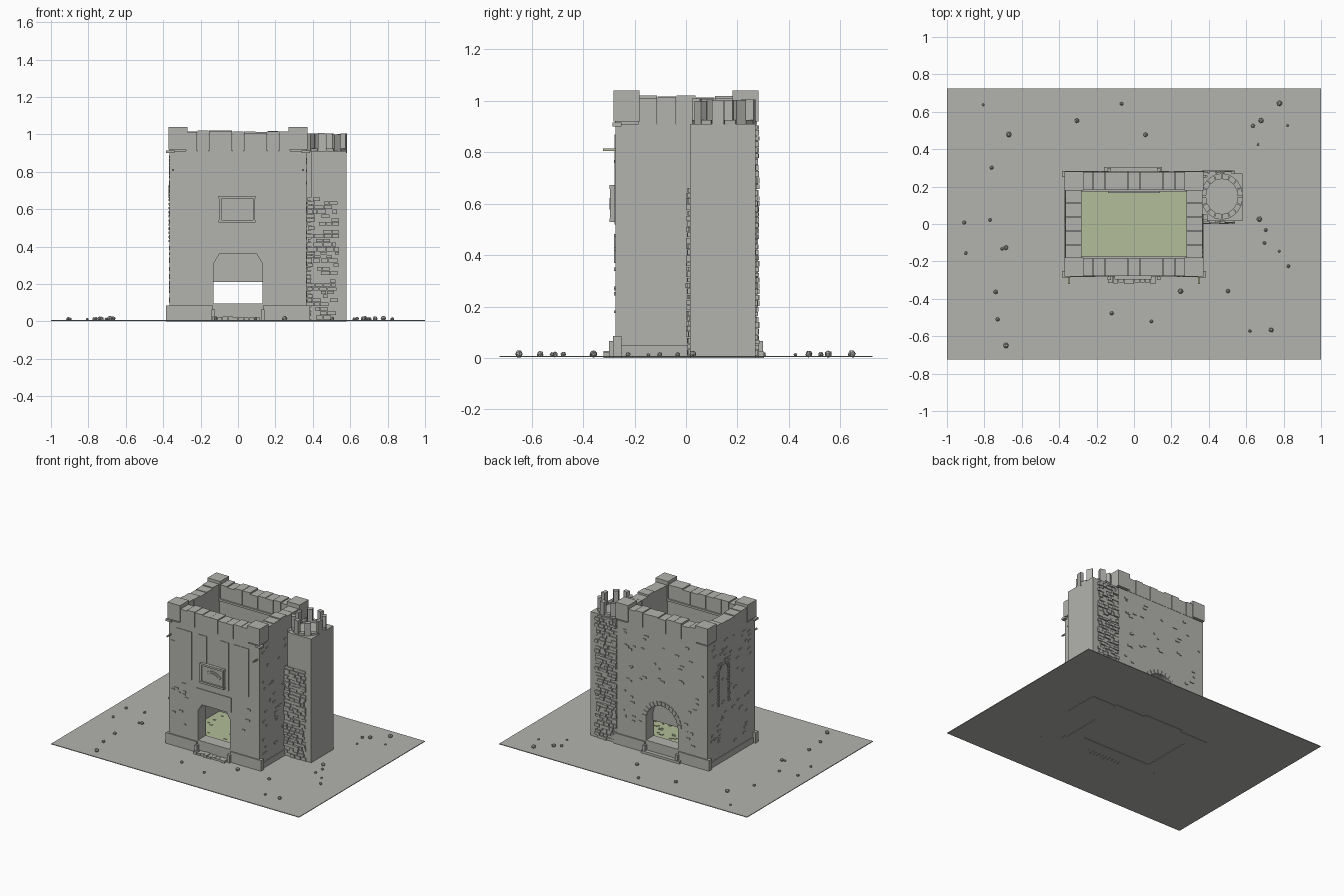
import bpy, bmesh, math, random
from mathutils import Matrix, Vector

random.seed(4)
R = random.uniform
cube = bpy.data.objects.get("Cube")
if cube:
    bpy.data.objects.remove(cube)


def material(name, rgb):
    m = bpy.data.materials.new(name)
    m.use_nodes = True
    m.diffuse_color = (*rgb, 1)
    m.node_tree.nodes["Principled BSDF"].inputs["Base Color"].default_value = (*rgb, 1)
    return m


STONE = material("grey stone", (.45, .45, .43))
MOSS = material("pale green", (.45, .51, .32))


class Part:
    """Collects solids into one named object."""

    def __init__(self, name, mat=STONE):
        self.name, self.mat, self.bm = name, mat, bmesh.new()

    def box(self, x, y, z, turn=None):
        mid = Vector([(a + b) / 2 for a, b in (x, y, z)])
        size = [abs(b - a) for a, b in (x, y, z)]
        mat = Matrix.Translation(mid) @ (turn or Matrix()) @ Matrix.Diagonal((*size, 1))
        bmesh.ops.create_cube(self.bm, size=1, matrix=mat)
        return self

    def prism(self, pts, a, b, axis="y"):
        """Extrudes an outline from a to b: (x, z) along y or (x, y) along z."""
        def at(p, d):
            return (p[0], d, p[1]) if axis == "y" else (p[0], p[1], d)
        low = [self.bm.verts.new(at(p, a)) for p in pts]
        high = [self.bm.verts.new(at(p, b)) for p in pts]
        faces = [self.bm.faces.new(low), self.bm.faces.new(high)]
        for i in range(len(pts)):
            j = (i + 1) % len(pts)
            faces.append(self.bm.faces.new((low[i], low[j], high[j], high[i])))
        bmesh.ops.recalc_face_normals(self.bm, faces=faces)
        return self

    def done(self):
        me = bpy.data.meshes.new(self.name)
        self.bm.to_mesh(me)
        self.bm.free()
        me.materials.append(self.mat)
        ob = bpy.data.objects.new(self.name, me)
        bpy.context.collection.objects.link(ob)
        return ob


W, D, TOP = .365, .275, .91          # outer half width, half depth, wall height
IW, ID = .28, .185                   # inner half width, half depth
DOOR, SPRING = .13, .25              # half door width, arch spring height

# Ground and courtyard floor
Part("ground").box((-1, 1), (-.725, .725), (.003, .008)).done()
Part("courtyard_floor", MOSS).box((-IW, IW), (-ID, ID), (.01, .09)).done()
tiles = Part("floor_tiles", MOSS)
for i in range(45):
    x, y = R(-.02, .25), R(-.17, .16)
    if i % 5 == 0:
        x = R(-.25, 0)
    tiles.box((x, x + R(.012, .03)), (y, y + R(.004, .014)), (.08, .094))
tiles.done()

# Walls with door openings
shell = [(DOOR, 0), (W, 0), (W, TOP), (-W, TOP), (-W, 0), (-DOOR, 0)]
flat_head = [(-DOOR, .31), (-.1, .36), (.1, .36), (DOOR, .31)]
arch = [(-DOOR * math.cos(t), SPRING + DOOR * math.sin(t))
        for t in [math.pi * i / 16 for i in range(17)]]
Part("front_wall").prism(shell + flat_head, -D, -ID).done()
Part("back_wall").prism(shell + arch, ID, D).done()
for name, s in (("left", 1), ("right", -1)):
    Part(name + "_wall").box((s * IW, s * W), (-ID, ID), (0, TOP)).done()
Part("door_sills").box((-DOOR, DOOR), (-D, -ID), (0, .095)).box(
    (-DOOR, DOOR), (ID, D), (0, .095)).done()
Part("back_door_lintel").box((-.14, .14), (ID - .02, ID + .01), (.21, .4)).done()

# Plinth
plinth = Part("plinth")
for s in (-1, 1):
    for t in (-1, 1):
        plinth.box((s * .135, s * .385), (t * .25, t * .284), (0, .085))
    plinth.box((s * W, s * .371), (-.25, .25), (0, .05))
plinth.done()

# Parapet of uneven blocks and raised corner blocks
parapet = Part("parapet")


def block_row(count, start, end):
    step = (end - start) / count
    for i in range(count):
        yield (start + i * step + .001, start + (i + 1) * step - .001)


for s in (-1, 1):
    for span in block_row(9, -IW, IW):
        parapet.box(span, (s * (ID - .002), s * (D + .002)), (TOP, R(1.008, 1.022)))
    for span in block_row(5, -ID, ID):
        parapet.box((s * IW, s * W), span, (TOP, R(1.008, 1.022)))
parapet.done()
corners = Part("corner_blocks")
for s in (-1, 1):
    for t in (-1, 1):
        corners.box((s * .27, s * .372), (t * .18, t * .282), (.92, 1.04))
corners.done()
Part("inner_ledge").box((-IW, IW), (ID - .012, ID), (.9, .915)).box(
    (-IW, IW), (-ID, -ID + .012), (.9, .915)).done()
ends = Part("cornice_ends")
for s in (-1, 1):
    ends.box((s * .34, s * .385), (-.285, -.25), (.9, .915))
ends.done()

# Front facade panels, lintel plate and projecting pegs
panels = Part("facade_panels")
for x, half in ((-.24, .062), (-.09, .032), (.085, .034), (.22, .062)):
    panels.box((x - half, x + half), (-D - .004, -D), (.52, .87))
panels.box((-.14, .14), (-D - .005, -D), (.37, .475)).done()
pegs = Part("pegs", MOSS)
for s in (-1, 1):
    pegs.box((s * .343, s * .352), (-.322, -D), (.805, .814))
pegs.done()

# Carved relief with an almond shape
relief = Part("carved_relief").box((-.1, .09), (-.286, -D), (.53, .67))
for s in (-1, 1):
    relief.box((-.103, .093), (-.298, -D), (.6 + s * .058, .6 + s * .072))
    relief.box((-.005 + s * .084, -.005 + s * .097), (-.296, -D), (.53, .67))


def almond(w, h):
    n = 12
    upper = [(-.005 - w * math.cos(math.pi * i / n), .6 + h * math.sin(math.pi * i / n) ** 1.5)
             for i in range(n + 1)]
    return upper + [(x, 1.2 - z) for x, z in upper[-2:0:-1]]


relief.prism(almond(.068, .034), -.292, -.28)
relief.prism(almond(.05, .022), -.297, -.285)
relief.done()

# Steps and small posts at both doors
steps = Part("door_steps")
for span in block_row(9, -.14, .115):
    steps.box(span, (R(-.322, -.312), -.27), (0, R(.02, .028)))
steps.box((-.16, .15), (.27, .304), (0, .025))
for s in (-1, 1):
    for t in (-1, 1):
        steps.box((s * .122, s * .142), (t * .27, t * .3), (0, .065))
steps.done()


# Raised brick rings around arches
def ring(part, cx, cz, radius, place):
    for i in range(14):
        t = math.pi * (i + .5) / 14
        c, s = math.cos(t), math.sin(t)
        place(part, cx + radius * c, cz + radius * s, t)


def back_stone(part, x, z, t):
    part.box((x - .015, x + .015), (D - .01, D + .006), (z - .012, z + .012),
             Matrix.Rotation(-t, 4, "Y"))


def side_stone(part, y, z, t):
    part.box((-W - .006, -W + .01), (y - .01, y + .01), (z - .006, z + .006),
             Matrix.Rotation(t, 4, "X"))


arch_stones = Part("back_arch_stones")
ring(arch_stones, 0, SPRING, DOOR + .012, back_stone)
arch_stones.done()
niche = Part("side_niche_stones")
ring(niche, .09, .66, .06, side_stone)
for z in [.43 + .022 * i for i in range(11)]:
    for y in (.03, .15):
        side_stone(niche, y + R(-.005, .005), z, 0)
niche.done()

# Loose raised bricks on the four walls
bricks = Part("wall_bricks")
for i in range(64):
    for wall in range(4):
        half = W if wall < 2 else D
        u, z, w, h = R(-half + .02, half - .05), R(.1, .88), R(.012, .035), R(.006, .016)
        span, rise, s = (u, u + w), (z, z + h), (-1, 1)[wall % 2]
        if wall < 2 and (-.18 < u < .16 and z < .5 or wall == 0 and abs(u) < .3 and z > .5):
            continue
        if wall < 2:
            bricks.box(span, (s * D, s * (D + .005)), rise)
        else:
            bricks.box((s * W, s * (W + .005)), span, rise)
bricks.done()

# Stair turret: plain block with rough masonry on front and back
Part("turret_block").box((.39, .58), (.015, .27), (0, TOP)).done()
Part("turret_link").box((.36, .4), (.05, .25), (0, TOP)).done()
masonry = Part("turret_masonry")
for face, out, high in ((.015, -1, .66), (.27, 1, .9)):
    z = .01
    while z < high:
        h, x = R(.014, .024), .362 + R(0, .012)
        while x < .52:
            w = R(.02, .05)
            masonry.box((x, min(x + w, .54)), (face - out * .01, face + out * R(.002, .016)),
                        (z, z + h))
            x += w + .003
        z += h + .003
masonry.done()

# Ring of turret merlons, alternately tall and low
merlons = Part("turret_merlons")
N = 16
for i in range(N):
    a, b = [2 * math.pi * (i + k) / N for k in (.04, .96)]
    wedge = [(.47 + r * math.cos(t), .147 + r * 1.1 * math.sin(t))
             for r, t in ((.085, a), (.113, a), (.113, b), (.085, b))]
    merlons.prism(wedge, TOP - .01, R(1, 1.012) if i % 2 else .925, "z")
merlons.done()

# Scattered rubble
rubble = Part("rubble")
while len(rubble.bm.verts) < 12 * 30:
    x, y, r = R(-.95, .95), R(-.65, .65), R(.006, .016)
    if abs(x) < .62 and abs(y) < .34:
        continue
    spin = Matrix.Rotation(R(0, 6), 4, Vector((R(-1, 1), R(-1, 1), 1)))
    bmesh.ops.create_icosphere(rubble.bm, subdivisions=1, radius=r,
                               matrix=Matrix.Translation((x, y, .008 + r / 2)) @ spin)
rubble.done()
